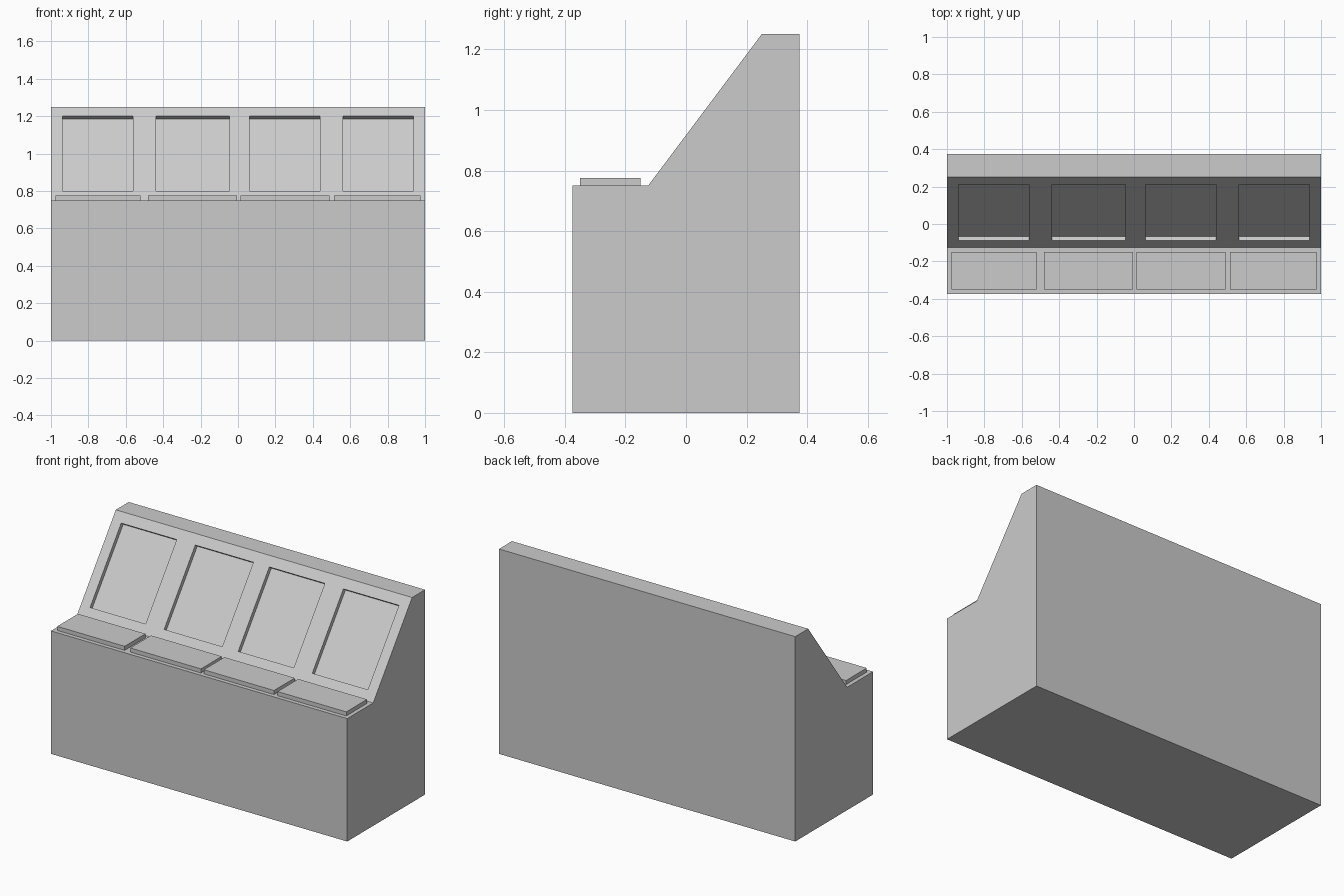
import bpy, bmesh, math
from mathutils import Matrix

if "Cube" in bpy.data.objects:
    bpy.data.objects.remove(bpy.data.objects["Cube"])


def add_object(name, bm):
    bmesh.ops.recalc_face_normals(bm, faces=bm.faces)
    mesh = bpy.data.meshes.new(name)
    bm.to_mesh(mesh)
    bm.free()
    obj = bpy.data.objects.new(name, mesh)
    bpy.context.collection.objects.link(obj)
    return obj


def add_box(bm, center, size, angle=0.0):
    matrix = (Matrix.Translation(center) @ Matrix.Rotation(angle, 4, 'X')
              @ Matrix.Diagonal((*size, 1)))
    bmesh.ops.create_cube(bm, size=1, matrix=matrix)


# Console body: side profile (y, z) extruded along x
profile = [(-0.375, 0), (0.375, 0), (0.375, 1.25), (0.25, 1.25),
           (-0.125, 0.75), (-0.375, 0.75)]
bm = bmesh.new()
face = bm.faces.new([bm.verts.new((-1, y, z)) for y, z in profile])
ext = bmesh.ops.extrude_face_region(bm, geom=[face])
verts = [v for v in ext['geom'] if isinstance(v, bmesh.types.BMVert)]
bmesh.ops.translate(bm, verts=verts, vec=(2, 0, 0))
body = add_object("console_body", bm)

# Four screen recesses sunk into the sloped panel
slope = math.atan2(0.5, 0.375)
bm = bmesh.new()
for x0, x1 in [(-0.9375, -0.5625), (-0.4375, -0.045),
               (0.0625, 0.4375), (0.5625, 0.9375)]:
    add_box(bm, ((x0 + x1) / 2, 0.0625, 1.0), (x1 - x0, 0.5, 0.05), slope)
cutter = add_object("screen_cutter", bm)
cutter.hide_render = True

mod = body.modifiers.new("screen_recesses", 'BOOLEAN')
mod.operation = 'DIFFERENCE'
mod.solver = 'EXACT'
mod.object = cutter
bpy.context.view_layer.objects.active = body
bpy.ops.object.modifier_apply(modifier=mod.name)
bpy.data.objects.remove(cutter)

# Raised key panels on the desk ledge
for i, (x0, x1) in enumerate([(-0.975, -0.52), (-0.482, -0.005),
                              (0.014, 0.488), (0.512, 0.976)]):
    bm = bmesh.new()
    add_box(bm, ((x0 + x1) / 2, -0.25, 0.76), (x1 - x0, 0.2, 0.03))
    add_object(f"key_panel_{i + 1}", bm)
